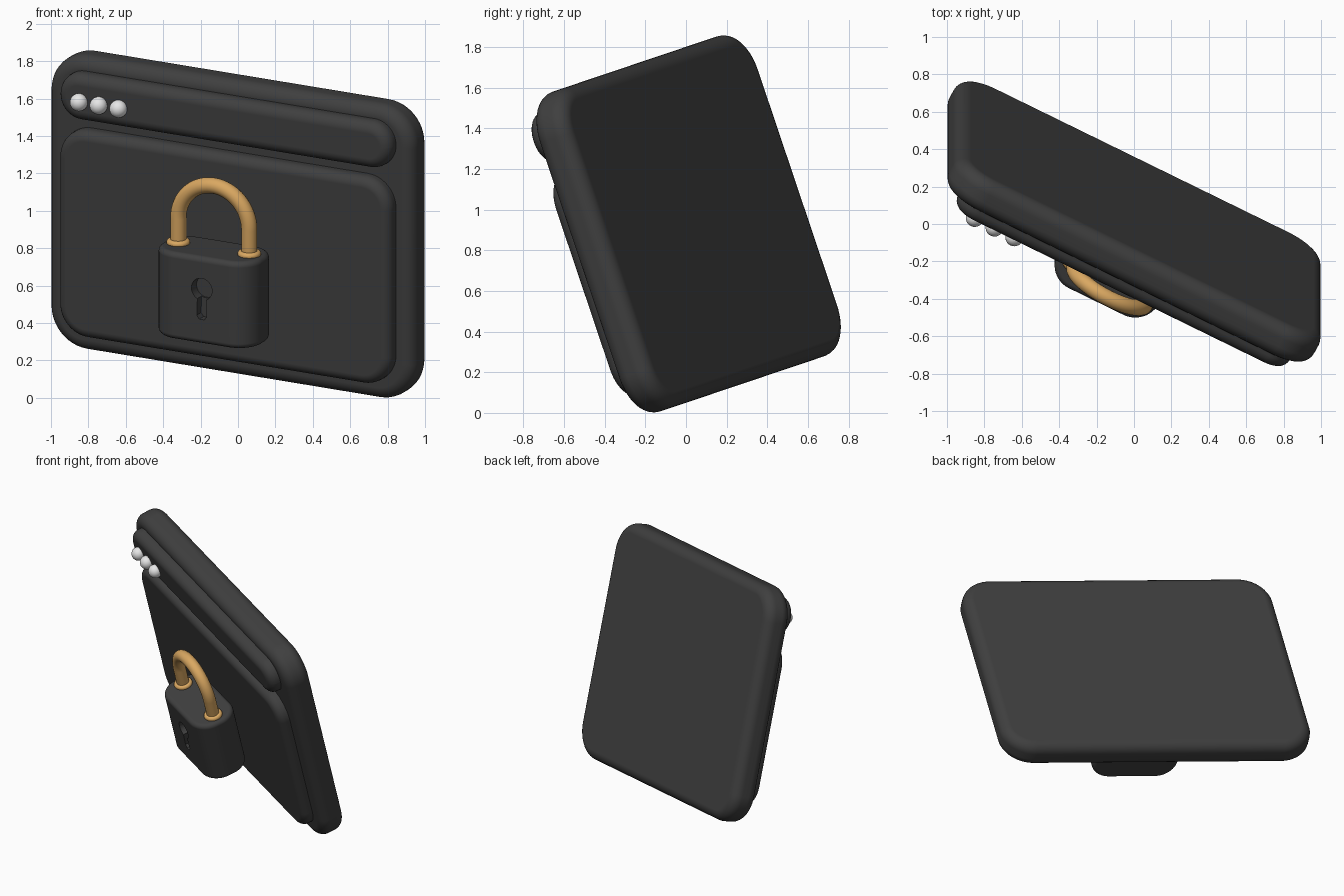
import bpy, bmesh, math
from mathutils import Matrix, Vector

cube = bpy.data.objects.get("Cube")
if cube:
    bpy.data.objects.remove(cube, do_unlink=True)


def material(name, colour, rough=0.6):
    m = bpy.data.materials.new(name)
    m.use_nodes = True
    m.diffuse_color = (*colour, 1)
    bsdf = m.node_tree.nodes["Principled BSDF"]
    bsdf.inputs["Base Color"].default_value = (*colour, 1)
    bsdf.inputs["Roughness"].default_value = rough
    return m


CHARCOAL = material("charcoal", (0.05, 0.05, 0.05))
GOLD = material("gold", (0.70, 0.39, 0.12))
WHITE = material("white", (0.80, 0.80, 0.80))

# Whole window leans forward and turns to one side
POSE = (Matrix.Translation((0, 0.013, 0.93))
        @ Matrix.Rotation(math.radians(18.6), 4, 'X')
        @ Matrix.Rotation(math.radians(-27.3), 4, 'Z'))


def finish(bm, name, mat):
    bmesh.ops.recalc_face_normals(bm, faces=bm.faces)
    mesh = bpy.data.meshes.new(name)
    bm.to_mesh(mesh)
    bm.free()
    mesh.materials.append(mat)
    ob = bpy.data.objects.new(name, mesh)
    bpy.context.collection.objects.link(ob)
    ob.matrix_world = POSE
    return ob


def smooth(ob):
    bpy.ops.object.select_all(action='DESELECT')
    ob.select_set(True)
    bpy.context.view_layer.objects.active = ob
    bpy.ops.object.shade_smooth_by_angle(angle=math.radians(35))
    ob.modifiers.new("even_normals", 'WEIGHTED_NORMAL').keep_sharp = True


def rounded_outline(hw, hh, r, steps=12):
    pts = []
    for q, (sx, sy) in enumerate(((1, 1), (-1, 1), (-1, -1), (1, -1))):
        for i in range(steps + 1):
            a = (q + i / steps) * math.pi / 2
            pts.append((sx * (hw - r) + r * math.cos(a), sy * (hh - r) + r * math.sin(a)))
    return pts


def prism(name, mat, outline, place, depth, bevel=0):
    """Extrude an outline along a vector and round its rims."""
    bm = bmesh.new()
    face = bm.faces.new([bm.verts.new(place(a, b)) for a, b in outline])
    top = bmesh.ops.extrude_face_region(bm, geom=[face], use_keep_orig=True)
    verts = [g for g in top["geom"] if isinstance(g, bmesh.types.BMVert)]
    bmesh.ops.translate(bm, verts=verts, vec=Vector(depth))
    bmesh.ops.recalc_face_normals(bm, faces=bm.faces)
    if bevel:
        rims = [e for e in bm.edges if e.calc_face_angle(0) > 1]
        bmesh.ops.bevel(bm, geom=rims, offset=bevel, segments=6, profile=0.5,
                        affect='EDGES', clamp_overlap=False)
    return finish(bm, name, mat)


def slab(name, hw, hh, r, v, back, front, bevel):
    ob = prism(name, CHARCOAL, rounded_outline(hw, hh, r),
               lambda a, b: (a, -back, v + b), (0, back - front, 0), bevel)
    smooth(ob)


# Window: backing, title bar, content panel
slab("window_back", 1.10, 0.83, 0.22, 0, -0.095, 0.095, 0.07)
slab("title_bar", 1.0, 0.132, 0.13, 0.625, 0.0, 0.175, 0.06)
slab("content_panel", 1.0, 0.585, 0.17, -0.143, 0.0, 0.175, 0.055)

# Three window buttons
for i in range(3):
    bm = bmesh.new()
    bmesh.ops.create_uvsphere(bm, u_segments=24, v_segments=16, radius=0.048,
                              matrix=Matrix.Translation((-0.86 + 0.119 * i, -0.19, 0.61)))
    smooth(finish(bm, f"window_button_{i + 1}", WHITE))

# Padlock body
LU, LN, TOP = 0.035, 0.35, -0.03
HALF_DEPTH = 0.16
body = prism("padlock_body", CHARCOAL, rounded_outline(0.304, HALF_DEPTH, 0.14),
             lambda a, b: (LU + a, b - LN, TOP), (0, 0, -0.49), 0.03)

# Keyhole: round hole plus flared slot, cut into the front of the body
FRONT = -(LN + HALF_DEPTH)
HOLE_V = -0.21
circle = [(0.062 * math.cos(i * math.tau / 32), 0.062 * math.sin(i * math.tau / 32))
          for i in range(32)]
slot = [(-0.024, 0), (0.024, 0), (0.03, -0.15), (0.015, -0.17), (-0.015, -0.17), (-0.03, -0.15)]
for outline, depth in ((circle, 0.06), (slot, 0.05)):
    cutter = prism("keyhole_cutter", CHARCOAL, outline,
                   lambda a, b: (LU + 0.01 + a, FRONT - 0.05, HOLE_V + b), (0, 0.05 + depth, 0))
    cutter.hide_render = True
    cut = body.modifiers.new("keyhole", 'BOOLEAN')
    cut.operation, cut.solver, cut.object = 'DIFFERENCE', 'EXACT', cutter
    bpy.ops.object.select_all(action='DESELECT')
    bpy.context.view_layer.objects.active = body
    body.select_set(True)
    bpy.ops.object.modifier_apply(modifier=cut.name)
    bpy.data.objects.remove(cutter, do_unlink=True)
smooth(body)


def sweep(name, path, radius, closed=False, sides=20):
    """Round tube along a path lying in a plane of constant depth or height."""
    bm = bmesh.new()
    rings, n = [], len(path)
    axis = (path[1] - path[0]).cross(path[n // 2] - path[0]).normalized()
    for i, p in enumerate(path):
        a = path[(i - 1) % n] if closed else path[max(i - 1, 0)]
        b = path[(i + 1) % n] if closed else path[min(i + 1, n - 1)]
        side = (b - a).normalized().cross(axis)
        rings.append([bm.verts.new(p + radius * (side * math.cos(t) + axis * math.sin(t)))
                      for t in (k * math.tau / sides for k in range(sides))])
    for i in range(n if closed else n - 1):
        r0, r1 = rings[i], rings[(i + 1) % n]
        for k in range(sides):
            j = (k + 1) % sides
            bm.faces.new((r0[k], r0[j], r1[j], r1[k]))
    if not closed:
        bm.faces.new(rings[0])
        bm.faces.new(rings[-1])
    smooth(finish(bm, name, GOLD))


# Shackle and the collar at the foot of each leg
SPAN, ARC_V = 0.2135, 0.112
arc = [Vector((LU + SPAN * math.cos(i * math.pi / 32), -LN, ARC_V + SPAN * math.sin(i * math.pi / 32)))
       for i in range(33)]
foot = Vector((0, 0, TOP - 0.03 - ARC_V))
sweep("shackle", [arc[0] + foot] + arc + [arc[-1] + foot], 0.043)
for side, name in ((-1, "right_collar"), (1, "left_collar")):
    ring = [Vector((LU + side * SPAN + 0.045 * math.cos(i * math.tau / 32),
                    -LN + 0.045 * math.sin(i * math.tau / 32), TOP + 0.005)) for i in range(32)]
    sweep(name, ring, 0.019, closed=True, sides=12)
